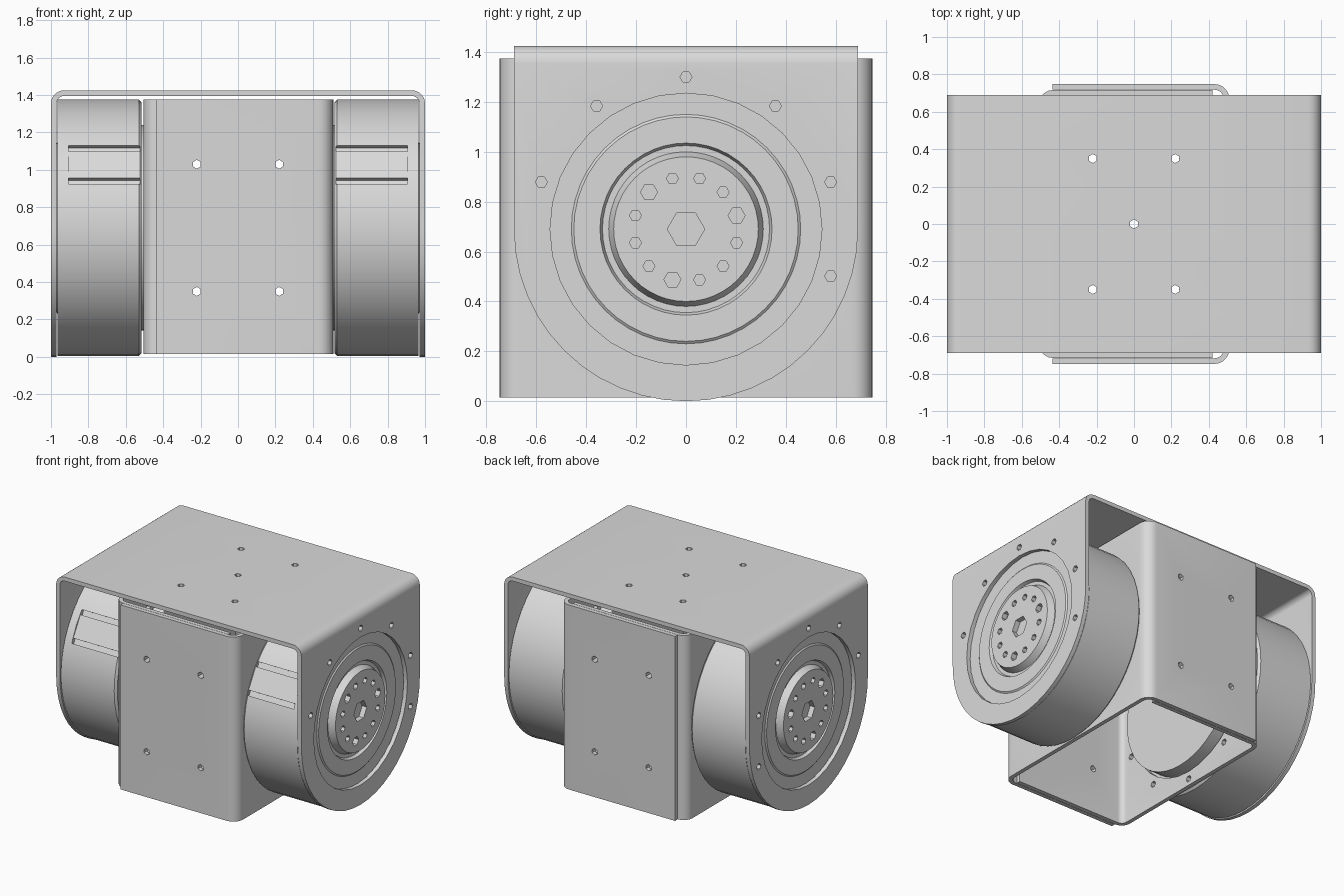
import bpy, bmesh, math
from mathutils import Matrix, Vector

cube = bpy.data.objects.get("Cube")
if cube:
    bpy.data.objects.remove(cube, do_unlink=True)

AXIS_Z = 0.69  # height of the motor axis

metal = bpy.data.materials.new("light grey metal")
metal.use_nodes = True
metal.diffuse_color = (0.7, 0.7, 0.7, 1)
metal.node_tree.nodes["Principled BSDF"].inputs["Base Color"].default_value = (0.7, 0.7, 0.7, 1)


def finish(name, bm):
    bmesh.ops.recalc_face_normals(bm, faces=bm.faces)
    mesh = bpy.data.meshes.new(name)
    bm.to_mesh(mesh)
    bm.free()
    mesh.materials.append(metal)
    obj = bpy.data.objects.new(name, mesh)
    bpy.context.collection.objects.link(obj)
    return obj


def prism(name, outline, lo, hi, place):
    """Extrude a 2D outline; place maps (p, q, depth) to a position."""
    bm = bmesh.new()
    face = bm.faces.new([bm.verts.new(place(p, q, lo)) for p, q in outline])
    step = Vector(place(0, 0, hi)) - Vector(place(0, 0, lo))
    new = bmesh.ops.extrude_face_region(bm, geom=[face])["geom"]
    bm.faces.ensure_lookup_table()
    bmesh.ops.translate(bm, vec=step, verts=[v for v in new if isinstance(v, bmesh.types.BMVert)])
    if not any(f == face for f in bm.faces) or len(bm.faces) < len(outline) + 2:
        bm.faces.new([v for v in bm.verts][:len(outline)])
    return finish(name, bm)


def arc(cx, cy, r, start, end, n):
    angles = [math.radians(start + (end - start) * i / n) for i in range(n + 1)]
    return [(cx + r * math.cos(a), cy + r * math.sin(a)) for a in angles]


def channel(w, open_end, web, radius, t=0.03):
    """Outline of bent sheet: two flanges joined by a web."""
    def side(half, r):
        c, y = web - radius, w - radius
        return ([(-half, open_end)] + arc(-y, c, r, 180, 90, 6)
                + arc(y, c, r, 90, 0, 6) + [(half, open_end)])
    return side(w, radius) + side(w - t, radius - t)[::-1]


def add_cylinder(bm, centre, axis, r, length, sides):
    turn = Vector((0, 0, 1)).rotation_difference(Vector(axis)).to_matrix().to_4x4()
    bmesh.ops.create_cone(bm, cap_ends=True, segments=sides, radius1=r, radius2=r,
                          depth=length, matrix=Matrix.Translation(centre) @ turn)


def boolean(obj, bm, operation="DIFFERENCE"):
    cutter = bm if isinstance(bm, bpy.types.Object) else finish("cutter", bm)
    cutter.hide_render = True
    mod = obj.modifiers.new("cut", "BOOLEAN")
    mod.operation, mod.solver, mod.object = operation, "EXACT", cutter
    bpy.context.view_layer.update()
    result = obj.evaluated_get(bpy.context.evaluated_depsgraph_get())
    mesh = bpy.data.meshes.new_from_object(result)
    obj.modifiers.clear()
    obj.data = mesh
    bpy.data.objects.remove(cutter, do_unlink=True)


def smooth(obj, angle=30):
    bpy.ops.object.select_all(action="DESELECT")
    obj.select_set(True)
    bpy.context.view_layer.objects.active = obj
    bpy.ops.object.shade_smooth_by_angle(angle=math.radians(angle))


def around(r, degrees):
    a = math.radians(degrees)
    return r * math.cos(a), AXIS_Z + r * math.sin(a)


# Outer bracket: bent sheet with rounded leg ends
bracket = prism("outer_bracket", channel(1.0, -0.05, 1.425, 0.07), -0.69, 0.69,
                lambda p, q, d: (p, d, q))
arch = [(-0.69, 2)] + arc(0, AXIS_Z, 0.69, 180, 360, 24) + [(0.69, 2)]
boolean(bracket, prism("arch", arch, -2, 2, lambda p, q, d: (d, p, q)), "INTERSECT")

# Bracket holes: motor openings, leg screws and top screws
bm = bmesh.new()
for s in (-1, 1):
    add_cylinder(bm, (s, 0, AXIS_Z), (1, 0, 0), 0.545, 0.2, 32)
    for deg in (-18, 18, 54, 90, 126, 162):
        y, z = around(0.61, deg)
        add_cylinder(bm, (s, y, z), (1, 0, 0), 0.024, 0.2, 6)
for x, y in [(0, 0)] + [(a, b) for a in (-0.22, 0.22) for b in (-0.35, 0.35)]:
    add_cylinder(bm, (x, y, 1.41), (0, 0, 1), 0.024, 0.2, 6)
boolean(bracket, bm)
smooth(bracket)

# Inner box: two nested channels, open at top and bottom
for name, s, outline in (
        ("box_channel_outer", 1, channel(0.748, -0.435, 0.51, 0.08)),
        ("box_channel_inner", -1, channel(0.716, -0.42, 0.505, 0.07))):
    box = prism(name, outline, 0.015, 1.375, lambda p, q, d: (s * q, p, d))
    bm = bmesh.new()
    add_cylinder(bm, (s * 0.5, 0, AXIS_Z), (1, 0, 0), 0.57, 0.1, 32)
    for i in range(10):
        y, z = around(0.625, 18 + 36 * i)
        add_cylinder(bm, (s * 0.5, y, z), (1, 0, 0), 0.024, 0.1, 6)
    for x in (-0.22, 0.22):
        for z in (0.35, 1.03):
            add_cylinder(bm, (x, 0, z), (0, 1, 0), 0.024, 2, 6)
    boolean(box, bm)
    smooth(box)

# Motors: lathed body with rear boss, stepped face and hub
PROFILE = [(0, 0.4), (0.55, 0.4), (0.55, 0.515), (0.67, 0.515), (0.685, 0.53),
           (0.685, 0.964), (0.46, 0.964), (0.45, 0.972), (0.345, 0.972),
           (0.335, 0.95), (0.31, 0.95), (0.29, 0.998), (0, 0.998)]
for name, s in (("left_motor", 1), ("right_motor", -1)):
    bm = bmesh.new()
    verts = [bm.verts.new((s * x, 0, AXIS_Z + r)) for r, x in PROFILE]
    edges = [bm.edges.new(pair) for pair in zip(verts, verts[1:])]
    bmesh.ops.spin(bm, geom=verts + edges, cent=(0, 0, AXIS_Z), axis=(1, 0, 0),
                   angle=math.tau, steps=48, use_merge=False)
    bmesh.ops.remove_doubles(bm, verts=bm.verts, dist=0.0005)
    motor = finish(name, bm)

    # Hub screw holes and central socket
    bm = bmesh.new()
    add_cylinder(bm, (s, 0, AXIS_Z), (1, 0, 0), 0.075, 0.08, 6)
    for i in range(12):
        y, z = around(0.21, 15 + 30 * i)
        add_cylinder(bm, (s, y, z), (1, 0, 0), 0.034 if i % 4 == 0 else 0.024, 0.08, 6)
    boolean(motor, bm)

    # Flat on the front of the casing, bordered by two grooves
    for offset, width, inner in ((0, 0.24, 0.675), (-0.1, 0.036, 0.65), (0.1, 0.036, 0.65)):
        bm = bmesh.new()
        size = Matrix.Diagonal((0.38, 0.2, width, 1))
        tilt = Matrix.Rotation(math.radians(-30), 4, "X")
        move = Matrix.Translation((s * 0.715, -inner - 0.1, offset))
        lift = Matrix.Translation((0, 0, AXIS_Z))
        bmesh.ops.create_cube(bm, size=1, matrix=lift @ tilt @ move @ size)
        boolean(motor, bm)
    smooth(motor)
